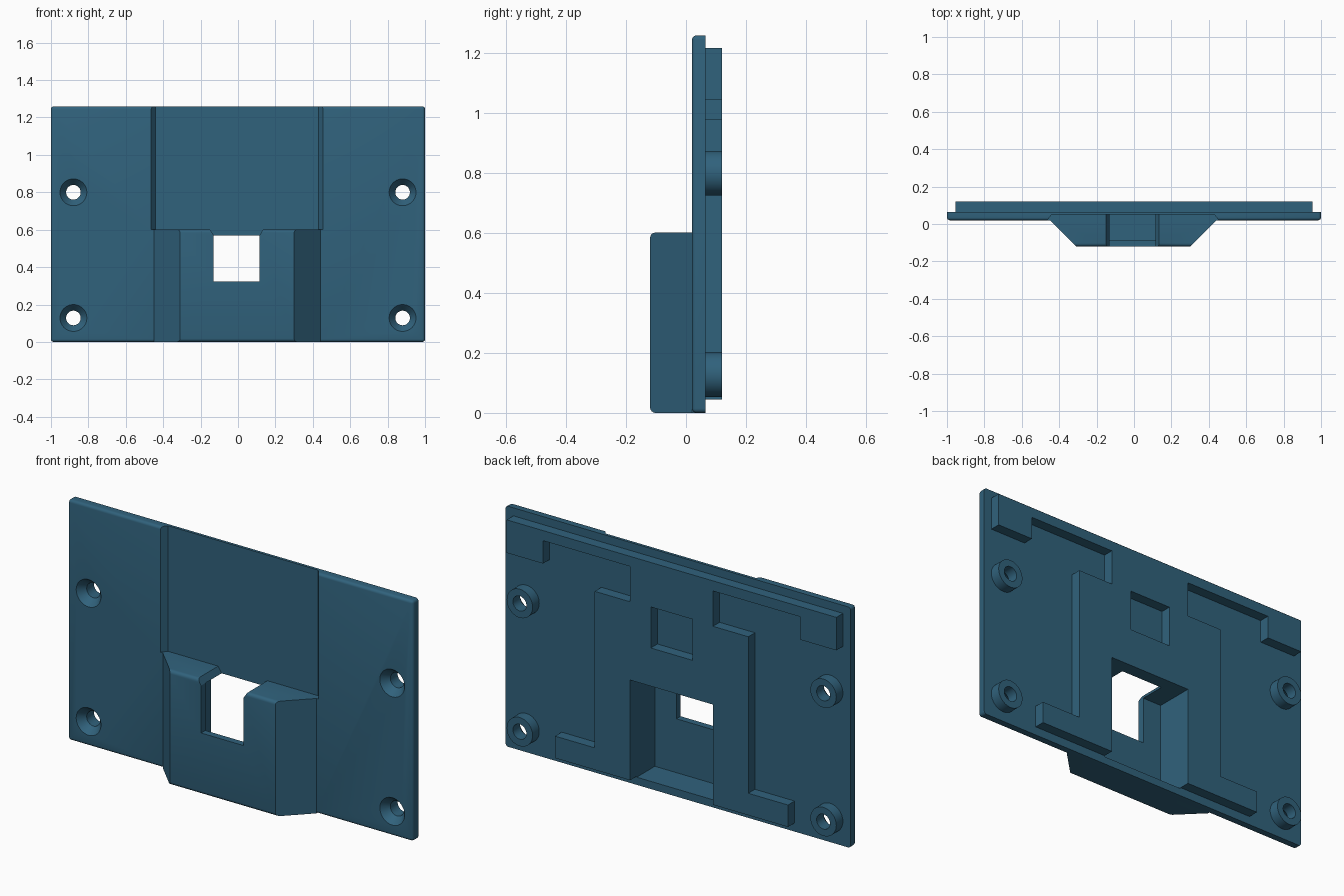
import bpy, bmesh, math
from mathutils import Matrix

if "Cube" in bpy.data.objects:
    bpy.data.objects.remove(bpy.data.objects["Cube"])

mat = bpy.data.materials.new("slate_blue")
mat.diffuse_color = (0.030, 0.122, 0.202, 1)
mat.use_nodes = True
mat.node_tree.nodes["Principled BSDF"].inputs["Base Color"].default_value = mat.diffuse_color


def make(name, bm):
    bmesh.ops.recalc_face_normals(bm, faces=bm.faces)
    me = bpy.data.meshes.new(name)
    bm.to_mesh(me)
    bm.free()
    ob = bpy.data.objects.new(name, me)
    bpy.context.collection.objects.link(ob)
    me.materials.append(mat)
    return ob


def prism(name, pts, lo, hi, axis, round_rule=None, r=0.015):
    """Extrude a 2D outline along y (points are x,z) or z (points are x,y)."""
    bm = bmesh.new()
    place = (lambda a, b, t: (a, t, b)) if axis == "y" else (lambda a, b, t: (a, b, t))
    face = bm.faces.new([bm.verts.new(place(a, b, lo)) for a, b in pts])
    out = bmesh.ops.extrude_face_region(bm, geom=[face])
    for v in out["geom"]:
        if isinstance(v, bmesh.types.BMVert):
            v.co["xyz".index(axis)] = hi
    if round_rule:
        edges = [e for e in bm.edges if round_rule(*[v.co for v in e.verts])]
        bmesh.ops.bevel(bm, geom=edges, offset=r, segments=4, profile=0.5, affect="EDGES")
    return make(name, bm)


def box(name, x0, x1, y0, y1, z0, z1, **kw):
    return prism(name, [(x0, z0), (x1, z0), (x1, z1), (x0, z1)], y0, y1, "y", **kw)


def cone(name, x, z, y0, y1, r0, r1):
    bm = bmesh.new()
    bmesh.ops.create_cone(bm, cap_ends=True, segments=48, radius1=r0, radius2=r1, depth=y1 - y0,
                          matrix=Matrix.Translation((x, (y0 + y1) / 2, z)) @ Matrix.Rotation(-math.pi / 2, 4, "X"))
    return make(name, bm)


def combine(target, tool, op):
    mod = target.modifiers.new(op.lower(), "BOOLEAN")
    mod.operation, mod.object, mod.solver = op, tool, "EXACT"
    bpy.context.view_layer.objects.active = target
    bpy.ops.object.modifier_apply(modifier=mod.name)
    bpy.data.objects.remove(tool)


# Main plate, rounded on the front rim and corners
plate = box("mounting_plate", -1, 1, 0.02, 0.065, 0, 1.26,
            round_rule=lambda a, b: min(a.y, b.y) < 0.03)

# Shallow channel above the housing
channel = prism("channel_cutter", [(-0.48, 0.0), (0.47, 0.0), (0.43, 0.05), (-0.44, 0.05)], 0.602, 1.4, "z")
combine(plate, channel, "DIFFERENCE")

# Tapered housing on the front
housing = prism("housing", [(-0.31, -0.12), (0.30, -0.12), (0.44, 0.02), (0.44, 0.055), (-0.45, 0.055), (-0.45, 0.02)],
                0.0, 0.602, "z", r=0.018,
                round_rule=lambda a, b: a.y < -0.1 and b.y < -0.1 and abs(a.z - b.z) < 0.1)
combine(plate, housing, "UNION")

# Raised pad on the back: half outline, mirrored
half = [(0.675, 0.045), (0.675, 0.16), (0.445, 0.16), (0.445, 0.98), (0.24, 0.98), (0.24, 1.165),
        (0.745, 1.165), (0.745, 1.045), (0.955, 1.045), (0.955, 1.218)]
pad = prism("back_pad", half + [(-x, z) for x, z in reversed(half)], 0.058, 0.12, "y")
combine(plate, pad, "UNION")

# Screw bosses with through holes and countersinks
screws = [(x, z) for x in (-0.88, 0.88) for z in (0.128, 0.80)]
for x, z in screws:
    combine(plate, cone("boss", x, z, 0.055, 0.12, 0.075, 0.075), "UNION")
for x, z in screws:
    combine(plate, cone("hole_cutter", x, z, -0.1, 0.2, 0.039, 0.039), "DIFFERENCE")
    combine(plate, cone("sink_cutter", x, z, 0.01, 0.06, 0.08, 0.039), "DIFFERENCE")

# Cavity inside the housing, front slot, and small recess on the back
for dims in [(-0.24, 0.24, -0.085, 0.2, 0.04, 0.57),
             (-0.13, 0.115, -0.2, 0.05, 0.322, 0.8),
             (-0.123, 0.12, 0.065, 0.2, 0.77, 0.985)]:
    combine(plate, box("opening_cutter", *dims), "DIFFERENCE")

# Flared rim where the slot leaves the top of the housing
flare = prism("flare_cutter", [(-0.13, 0.57), (0.115, 0.57), (0.14, 0.61), (-0.155, 0.61)], -0.2, 0.05, "y")
combine(plate, flare, "DIFFERENCE")

bpy.ops.object.select_all(action="DESELECT")
plate.select_set(True)
bpy.context.view_layer.objects.active = plate
bpy.ops.object.shade_smooth_by_angle(angle=math.radians(30))
